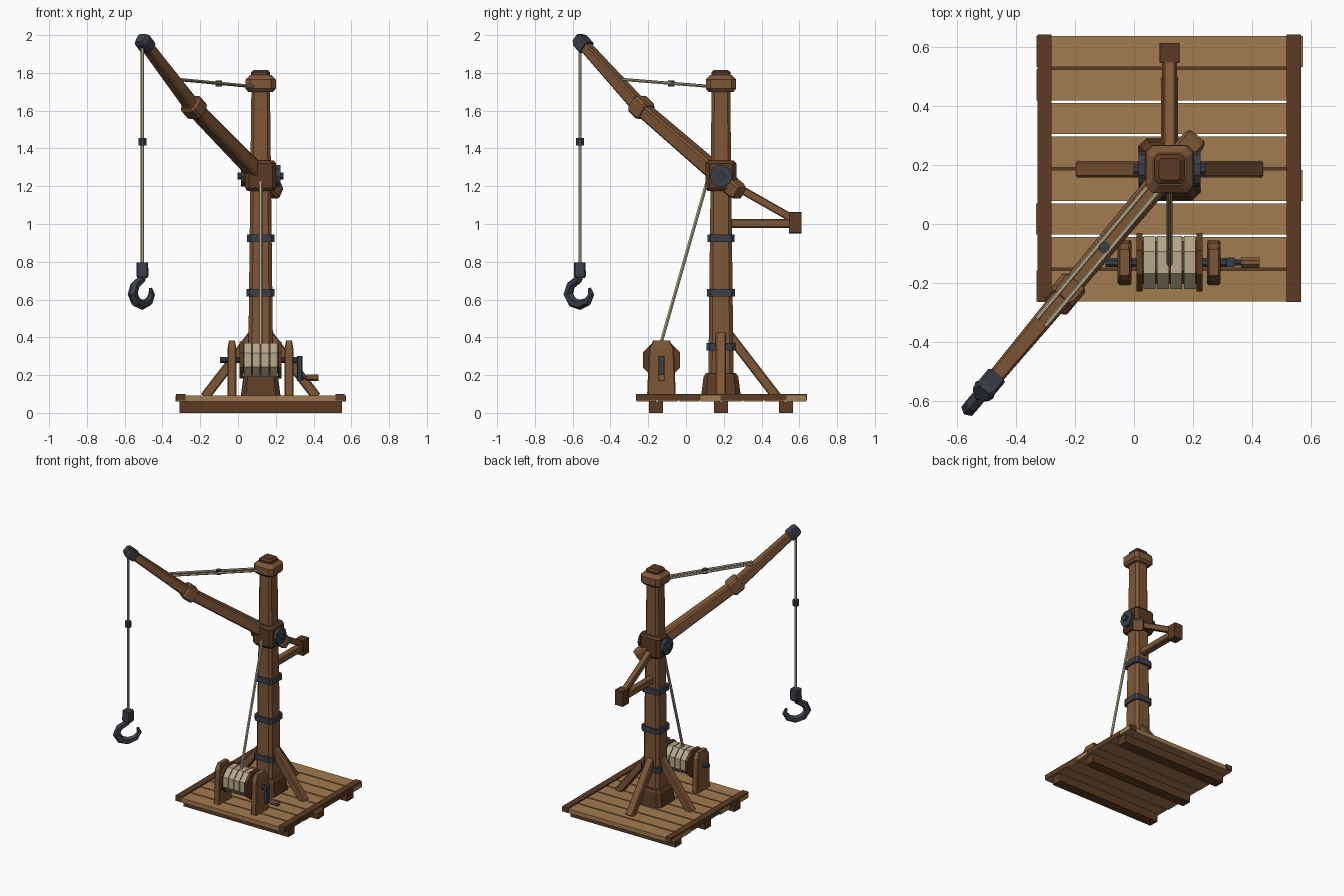
import bpy, bmesh, math, random
from mathutils import Vector, Matrix

if "Cube" in bpy.data.objects:
    bpy.data.objects.remove(bpy.data.objects["Cube"])

random.seed(4)


def material(name, rgb):
    m = bpy.data.materials.new(name)
    m.diffuse_color = (*rgb, 1)
    m.use_nodes = True
    m.node_tree.nodes["Principled BSDF"].inputs["Base Color"].default_value = m.diffuse_color
    return m


PLANK = material("light_plank_wood", (0.36, 0.20, 0.08))
WOOD = material("brown_wood", (0.21, 0.095, 0.037))
DARK = material("dark_wood", (0.105, 0.044, 0.017))
STEEL = material("dark_steel", (0.042, 0.051, 0.068))
ROPE = material("pale_rope", (0.47, 0.40, 0.26))


def finish(name, bm, mat):
    bmesh.ops.recalc_face_normals(bm, faces=bm.faces)
    me = bpy.data.meshes.new(name)
    bm.to_mesh(me)
    bm.free()
    me.materials.append(mat)
    ob = bpy.data.objects.new(name, me)
    bpy.context.collection.objects.link(ob)
    return ob


def beam(name, a, b, stations, mat, chamfer=0.25):
    """Chamfered rectangular beam from a to b; stations are (t, half_width, half_height)."""
    a, b = Vector(a), Vector(b)
    d = (b - a).normalized()
    side = Vector((1, 0, 0)) if abs(d.z) > 0.999 else d.cross(Vector((0, 0, 1))).normalized()
    up = side.cross(d)
    bm = bmesh.new()
    rings = []
    for t, w, h in stations:
        c = chamfer * min(w, h)
        outline = [(w, h - c), (w - c, h), (c - w, h), (-w, h - c),
                   (-w, c - h), (c - w, -h), (w - c, -h), (w, c - h)]
        rings.append([bm.verts.new(a.lerp(b, t) + side * u + up * v) for u, v in outline])
    bm.faces.new(rings[0])
    bm.faces.new(rings[-1])
    for r, s in zip(rings, rings[1:]):
        for i in range(8):
            j = (i + 1) % 8
            bm.faces.new((r[i], r[j], s[j], s[i]))
    return finish(name, bm, mat)


def box(name, x, y, z, mat):
    bm = bmesh.new()
    bmesh.ops.create_cube(bm, size=1)
    for v in bm.verts:
        v.co = [(lo + hi) / 2 + c * (hi - lo) for (lo, hi), c in zip((x, y, z), v.co)]
    return finish(name, bm, mat)


def rod(name, a, b, r, mat, sides=8):
    a, b = Vector(a), Vector(b)
    bm = bmesh.new()
    rot = (b - a).to_track_quat('Z', 'Y').to_matrix().to_4x4()
    turn = Matrix.Rotation(math.pi / sides, 4, 'Z')
    bmesh.ops.create_cone(bm, cap_ends=True, segments=sides, radius1=r, radius2=r,
                          depth=(b - a).length,
                          matrix=Matrix.Translation((a + b) / 2) @ rot @ turn)
    return finish(name, bm, mat)


def straight(w, h):
    return [(0, w, h), (1, w, h)]


PX, PY = 0.12, 0.185      # post centre

# Platform: joists, planks, edge boards
for y in (-0.16, 0.185, 0.53):
    box("joist", (-0.31, 0.55), (y - 0.037, y + 0.037), (0, 0.06), DARK)
for i in range(8):
    y = -0.262 + i * 0.1133
    box("deck_plank", (-0.325 + random.uniform(-0.008, 0.008), 0.565 + random.uniform(-0.008, 0.008)),
        (y, y + 0.104), (0.06, 0.092), PLANK)
for x in (-0.303, 0.54):
    box("edge_board", (x - 0.024, x + 0.024), (-0.264, 0.641), (0.066, 0.101), DARK)

# Post with plinth, collar and cap
beam("post", (PX, PY, 0.09), (PX, PY, 1.74), [(0, 0.068, 0.068), (1, 0.049, 0.049)], WOOD, 0.3)
beam("plinth", (PX, PY, 0.09), (PX, PY, 0.21),
     [(0, 0.105, 0.105), (0.85, 0.092, 0.092), (1, 0.08, 0.08)], DARK)
beam("post_collar", (PX, PY, 1.175), (PX, PY, 1.335),
     [(0, 0.07, 0.07), (0.1, 0.082, 0.082), (0.9, 0.082, 0.082), (1, 0.07, 0.07)], DARK)
beam("post_cap", (PX, PY, 1.70), (PX, PY, 1.79),
     [(0, 0.066, 0.066), (0.18, 0.08, 0.08), (0.72, 0.08, 0.08), (1, 0.055, 0.055)], WOOD, 0.3)
beam("cap_knob", (PX, PY, 1.785), (PX, PY, 1.816),
     [(0, 0.05, 0.05), (0.6, 0.05, 0.05), (1, 0.036, 0.036)], DARK)
for z, w in ((0.35, 0.077), (0.635, 0.074), (0.925, 0.072)):
    beam("iron_band", (PX, PY, z - 0.02), (PX, PY, z + 0.02), straight(w, w), STEEL)

# Pivot discs on both sides of the collar
for s in (-1, 1):
    rod("pivot_disc", (PX + s * 0.075, PY, 1.255), (PX + s * 0.105, PY, 1.255), 0.06, STEEL, 10)
    rod("pivot_hub", (PX + s * 0.1, PY, 1.255), (PX + s * 0.122, PY, 1.255), 0.02, STEEL)

# Braces on the two sides and at the back
for dx, dy in ((-1, 0), (1, 0), (0, 1)):
    beam("brace", (PX + dx * 0.295, PY + dy * 0.295, 0.085), (PX + dx * 0.045, PY + dy * 0.045, 0.41),
         straight(0.028, 0.026), WOOD)

# Rear bracket
beam("bracket_arm", (PX, 0.2, 1.003), (PX, 0.57, 1.003), straight(0.025, 0.023), WOOD)
beam("bracket_strut", (PX, 0.2, 1.235), (PX, 0.57, 1.025), straight(0.021, 0.021), WOOD)
beam("bracket_block", (PX, 0.544, 1.007), (PX, 0.612, 1.007), straight(0.034, 0.056), DARK, 0.08)

# Boom in two lengths with a joint sleeve and an iron tip
pivot, joint, tip = (Vector(p) for p in ((PX, PY, 1.25), (-0.235, -0.238, 1.615), (-0.5, -0.555, 1.965)))
low, high = (joint - pivot).normalized(), (tip - joint).normalized()
beam("boom_lower", pivot - low * 0.155, joint + low * 0.02,
     [(0, 0.035, 0.035), (0.03, 0.042, 0.042), (1, 0.034, 0.036)], WOOD)
beam("boom_upper", joint - high * 0.02, tip, [(0, 0.034, 0.036), (1, 0.026, 0.027)], WOOD)
beam("joint_sleeve", joint - low * 0.045, joint + high * 0.045,
     [(0, 0.042, 0.042), (0.15, 0.05, 0.05), (0.85, 0.05, 0.05), (1, 0.042, 0.042)], WOOD)
beam("boom_tip", tip - high * 0.05, tip + high * 0.032,
     [(0, 0.036, 0.036), (0.75, 0.036, 0.036), (1, 0.026, 0.026)], STEEL)

# Twin stay ropes from post head to boom
out = Vector((high.x, high.y, 0)).normalized()
across = Vector((-out.y, out.x, 0))
anchor = joint.lerp(tip, 0.3) + Vector((0, 0, 0.045))
head = Vector((PX, PY, 1.727)) + out * 0.05
for s in (-1, 1):
    rod("stay_rope", head + across * s * 0.019, anchor + across * s * 0.019, 0.008, ROPE, 6)
mid = head.lerp(anchor, 0.47)
rod("stay_clip", mid - Vector((0, 0, 0.016)), mid + Vector((0, 0, 0.016)), 0.019, STEEL)

# Hanging rope with clip, swivel and hook
hx, hy = -0.506, -0.562
rod("hoist_rope", (hx, hy, 0.77), (hx, hy, 1.955), 0.009, ROPE, 6)
rod("hoist_clip", (hx, hy, 1.415), (hx, hy, 1.455), 0.023, STEEL)
beam("hook_swivel", (hx, hy, 0.715), (hx, hy, 0.797),
     [(0, 0.027, 0.027), (0.15, 0.032, 0.032), (1, 0.03, 0.03)], STEEL)
path = [(0, 0.745, 0.024), (0.012, 0.705, 0.024), (0.062, 0.675, 0.025), (0.08, 0.63, 0.027),
        (0.052, 0.587, 0.028), (0, 0.572, 0.027), (-0.052, 0.588, 0.023),
        (-0.078, 0.628, 0.017), (-0.066, 0.66, 0.009)]
bm = bmesh.new()
rings = []
for i, (u, z, r) in enumerate(path):
    p, q = path[max(i - 1, 0)], path[min(i + 1, len(path) - 1)]
    n = Vector((q[1] - p[1], p[0] - q[0])).normalized()
    ring = []
    for k in range(6):
        c, s = math.cos(k * math.pi / 3) * r, math.sin(k * math.pi / 3) * r
        ring.append(bm.verts.new(Vector((hx, hy, z + n.y * c)) + out * (u + n.x * c) + across * s))
    rings.append(ring)
bm.faces.new(rings[0])
bm.faces.new(rings[-1])
for r, s in zip(rings, rings[1:]):
    for k in range(6):
        bm.faces.new((r[k], r[(k + 1) % 6], s[(k + 1) % 6], s[k]))
finish("hook", bm, STEEL)

# Winch: cheeks, flanges, rope coils, axle and crank
wy, wz = -0.13, 0.28
for x in (-0.032, 0.27):
    beam("winch_cheek", (x, wy, 0.09), (x, wy, 0.382),
         [(0, 0.023, 0.076), (0.86, 0.023, 0.066), (1, 0.016, 0.044)], WOOD)
for x in (0.019, 0.221):
    rod("drum_flange", (x - 0.01, wy, wz), (x + 0.01, wy, wz), 0.107, DARK)
rod("drum_core", (0.02, wy, wz), (0.22, wy, wz), 0.078, DARK)
for i in range(4):
    x = 0.032 + i * 0.0455
    rod("rope_coil", (x, wy, wz), (x + 0.04, wy, wz), 0.097, ROPE)
rod("winch_axle", (-0.096, wy, wz), (0.335, wy, wz), 0.016, STEEL)
beam("crank_arm", (0.327, wy, 0.17), (0.327, wy, 0.3), straight(0.014, 0.016), STEEL)
rod("crank_pin", (0.32, wy, 0.187), (0.375, wy, 0.187), 0.011, STEEL)
rod("crank_handle", (0.362, wy, 0.187), (0.425, wy, 0.187), 0.019, WOOD)
rod("winch_rope", (PX, wy - 0.005, 0.36), (PX, 0.115, 1.235), 0.01, ROPE, 6)
